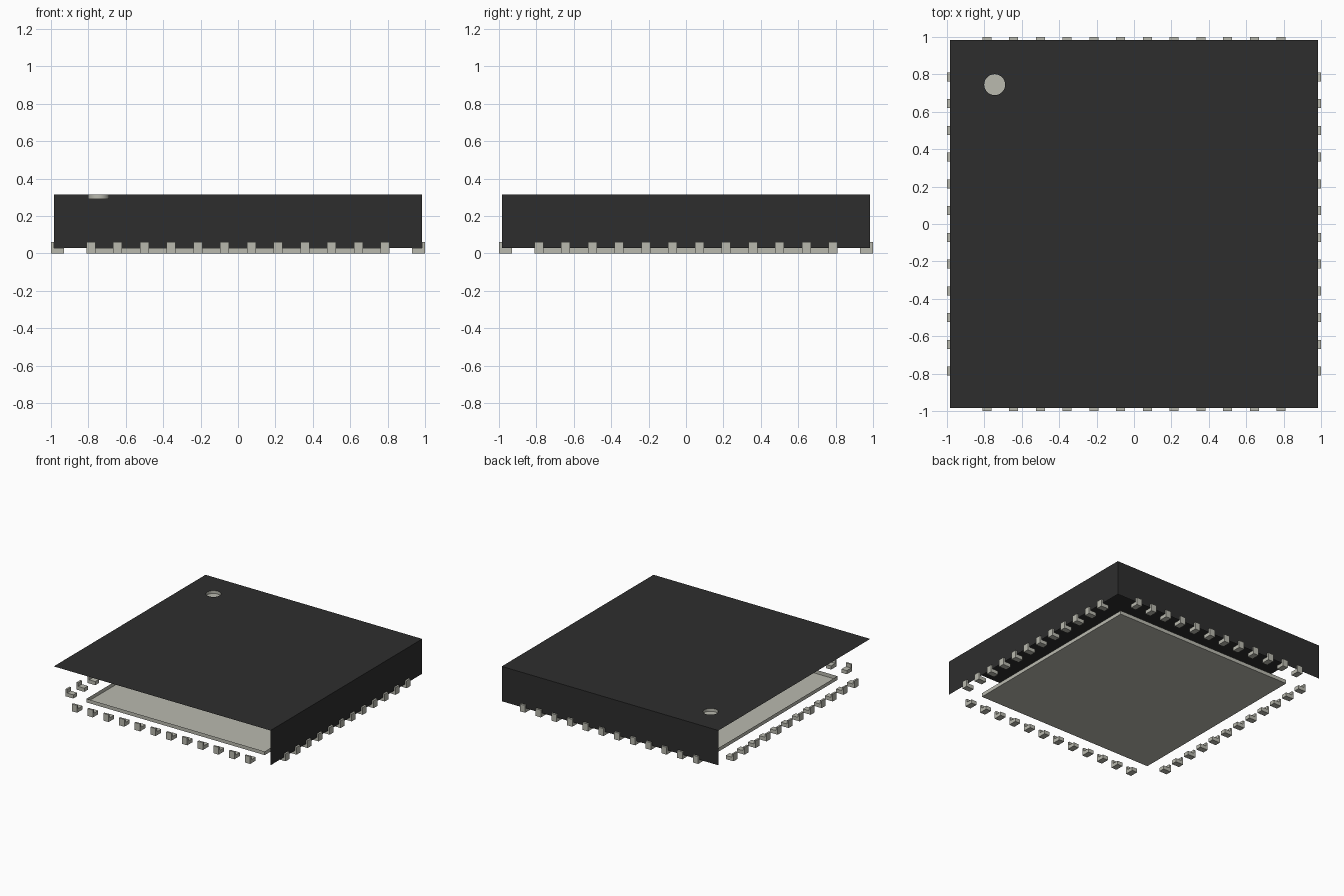
import bpy, bmesh, math
from mathutils import Matrix, Vector

cube = bpy.data.objects.get("Cube")
if cube:
    bpy.data.objects.remove(cube, do_unlink=True)


def material(name, rgb, rough):
    m = bpy.data.materials.new(name)
    m.use_nodes = True
    m.diffuse_color = (*rgb, 1)
    node = m.node_tree.nodes["Principled BSDF"]
    node.inputs["Base Color"].default_value = (*rgb, 1)
    node.inputs["Roughness"].default_value = rough
    return m


BLACK = material("black resin", (0.027, 0.027, 0.027), 0.6)
METAL = material("pale grey metal", (0.49, 0.49, 0.43), 0.5)


def finish(bm, name, mat):
    me = bpy.data.meshes.new(name)
    bm.to_mesh(me)
    bm.free()
    me.materials.append(mat)
    ob = bpy.data.objects.new(name, me)
    bpy.context.collection.objects.link(ob)
    return ob


HALF, BASE, TOP = 0.985, 0.03, 0.316       # casing
DOT, DOT_R, DOT_Z = Vector((-0.745, 0.745, 0)), 0.056, 0.292
SEGS = 32


def ring(bm, z):
    return [bm.verts.new((DOT.x + DOT_R * math.cos(2 * math.pi * i / SEGS),
                          DOT.y + DOT_R * math.sin(2 * math.pi * i / SEGS), z))
            for i in range(SEGS)]


def loop_edges(bm, verts):
    return [bm.edges.new((verts[i], verts[(i + 1) % len(verts)]))
            for i in range(len(verts))]


# Casing: open shell with a top, a right wall and a back wall
bm = bmesh.new()
corners = [(-HALF, -HALF), (HALF, -HALF), (HALF, HALF), (-HALF, HALF)]
upper = [bm.verts.new((x, y, TOP)) for x, y in corners]
edges = loop_edges(bm, upper) + loop_edges(bm, ring(bm, TOP))
bmesh.ops.triangle_fill(bm, edges=edges, use_beauty=True, normal=(0, 0, 1))
lower = [bm.verts.new((x, y, BASE)) for x, y in corners]
for a, b in ((1, 2), (2, 3)):
    bm.faces.new((lower[a], lower[b], upper[b], upper[a]))
finish(bm, "casing", BLACK)

# Orientation dot: shallow cup set into the top
bm = bmesh.new()
low, high = ring(bm, DOT_Z), ring(bm, TOP)
bm.faces.new(low)
for i in range(SEGS):
    j = (i + 1) % SEGS
    f = bm.faces.new((low[j], low[i], high[i], high[j]))
    f.smooth = True
for e in low[0].link_faces[0].edges:
    e.smooth = False
finish(bm, "orientation_dot", METAL)

# Thermal pad: thin plate with an open upper side
bm = bmesh.new()
bmesh.ops.create_cube(bm, size=1, matrix=Matrix.Translation((0, 0, BASE / 2))
                      @ Matrix.Diagonal((1.62, 1.62, BASE, 1)))
lid = [f for f in bm.faces if f.normal.z > 0.9]
bmesh.ops.delete(bm, geom=lid, context='FACES_ONLY')
finish(bm, "thermal_pad", METAL)

# Contacts: L-shaped profile extruded sideways, twelve along each side
PROFILE = [(-0.93, 0), (-0.93, BASE), (-HALF, BASE), (-HALF, 0.06), (-1, 0.06), (-1, 0)]
PITCH, WIDTH, COUNT = 0.143, 0.048, 12


def contact_row(name, angle):
    bm = bmesh.new()
    for i in range(COUNT):
        x = (i - (COUNT - 1) / 2) * PITCH
        face = bm.faces.new([bm.verts.new((x - WIDTH / 2, y, z)) for y, z in PROFILE])
        out = bmesh.ops.extrude_face_region(bm, geom=[face], use_keep_orig=True)
        moved = [v for v in out["geom"] if isinstance(v, bmesh.types.BMVert)]
        bmesh.ops.translate(bm, verts=moved, vec=(WIDTH, 0, 0))
    bmesh.ops.recalc_face_normals(bm, faces=bm.faces[:])
    bm.transform(Matrix.Rotation(angle, 4, 'Z'))
    finish(bm, name, METAL)


for k, side in enumerate(("front", "left", "back", "right")):
    contact_row(side + "_contacts", k * math.pi / 2)
